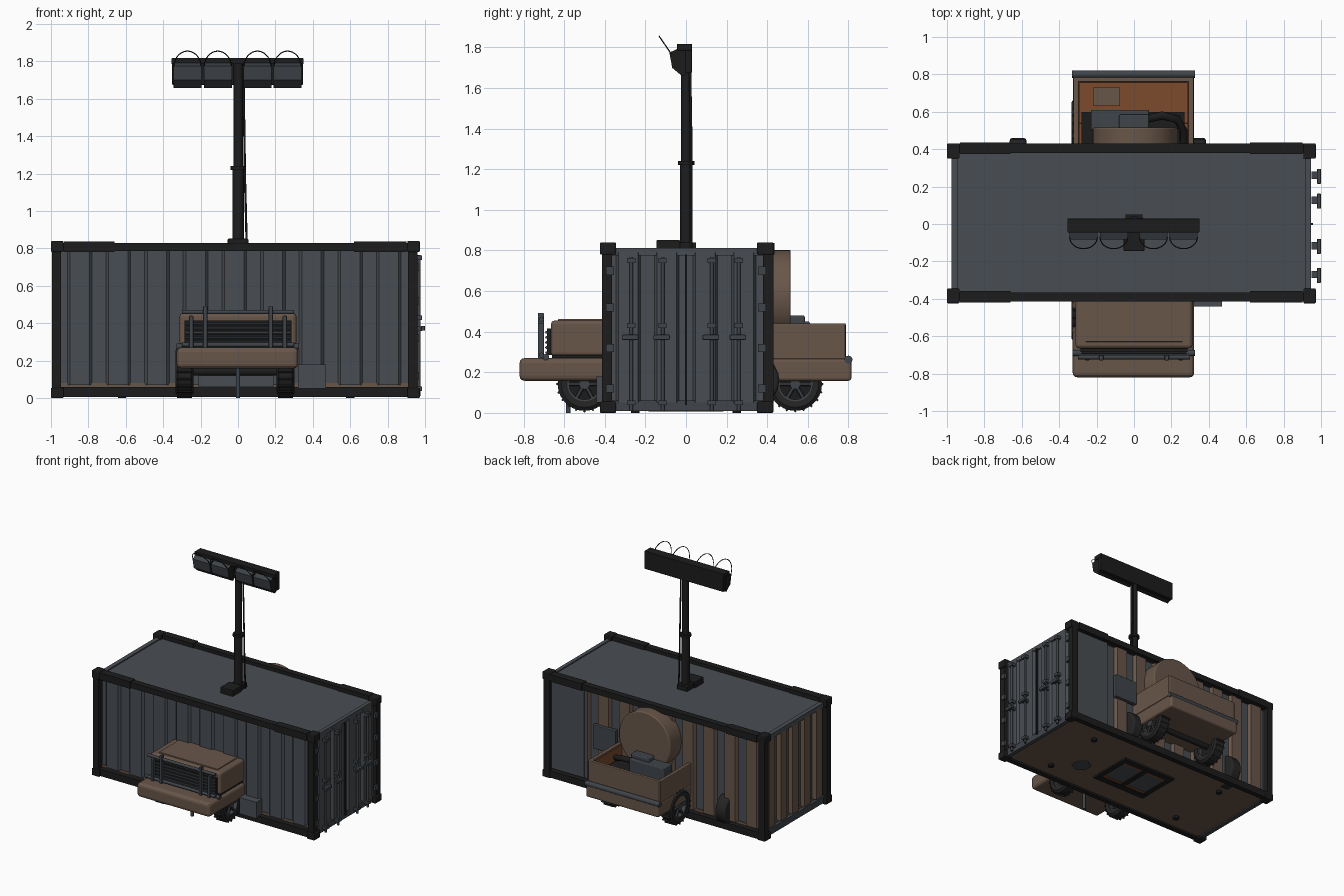
import bpy, bmesh, math
from mathutils import Vector, Matrix

if "Cube" in bpy.data.objects:
    bpy.data.objects.remove(bpy.data.objects["Cube"])

def colour(name, r, g, b):
    m = bpy.data.materials.new(name)
    m.diffuse_color = (r, g, b, 1)
    m.use_nodes = True
    m.node_tree.nodes["Principled BSDF"].inputs["Base Color"].default_value = m.diffuse_color
    return m

GREY = colour("blue grey panel", 0.066, 0.075, 0.086)
BLACK = colour("black frame", 0.012, 0.012, 0.012)
BROWN = colour("brown paint", 0.14, 0.093, 0.067)
STEEL = colour("dark steel", 0.05, 0.058, 0.067)
RUST = colour("rust orange", 0.20, 0.07, 0.025)
RUBBER = colour("rubber", 0.018, 0.018, 0.019)

def finish(name, bm, mats, smooth=False, bevel=0):
    me = bpy.data.meshes.new(name)
    bm.to_mesh(me)
    bm.free()
    for m in mats:
        me.materials.append(m)
    if smooth:
        for p in me.polygons:
            p.use_smooth = True
        me.set_sharp_from_angle(angle=0.6)
    ob = bpy.data.objects.new(name, me)
    bpy.context.collection.objects.link(ob)
    if bevel:
        b = ob.modifiers.new("bevel", 'BEVEL')
        b.width, b.segments = bevel, 3
    return ob

def box(name, x, y, z, mat, bevel=0):
    bm = bmesh.new()
    mid = [(a + b) / 2 for a, b in (x, y, z)]
    size = [abs(b - a) for a, b in (x, y, z)]
    bmesh.ops.create_cube(bm, size=1, matrix=Matrix.Translation(mid) @ Matrix.Diagonal(size + [1]))
    return finish(name, bm, [mat], False, bevel)

def rod(name, a, b, r, mat, n=12, bevel=0):
    a, b = Vector(a), Vector(b)
    bm = bmesh.new()
    m = Matrix.Translation((a + b) / 2) @ (b - a).to_track_quat('Z', 'Y').to_matrix().to_4x4()
    bmesh.ops.create_cone(bm, cap_ends=True, segments=n, radius1=r, radius2=r, depth=(b - a).length, matrix=m)
    return finish(name, bm, [mat], True, bevel)

def prism(name, pts, x0, x1, mats, rule=None):
    # (y, z) outline extruded along x
    bm = bmesh.new()
    f = bm.faces.new([bm.verts.new((x0, y, z)) for y, z in pts])
    out = bmesh.ops.extrude_face_region(bm, geom=[f])
    bmesh.ops.translate(bm, vec=(x1 - x0, 0, 0), verts=[v for v in out['geom'] if isinstance(v, bmesh.types.BMVert)])
    bmesh.ops.recalc_face_normals(bm, faces=bm.faces)
    if rule:
        for f in bm.faces:
            f.material_index = rule(f)
    return finish(name, bm, mats)

def tube(name, pts, r, mat):
    cu = bpy.data.curves.new(name, 'CURVE')
    cu.dimensions, cu.bevel_depth, cu.bevel_resolution = '3D', r, 2
    sp = cu.splines.new('POLY')
    sp.points.add(len(pts) - 1)
    for p, q in zip(sp.points, pts):
        p.co = (*q, 1)
    cu.materials.append(mat)
    ob = bpy.data.objects.new(name, cu)
    bpy.context.collection.objects.link(ob)

def lathe_x(name, prof, c, mat, n=28):
    # (x offset, radius) profile spun round the x axis
    bm = bmesh.new()
    rings = [[bm.verts.new((c[0] + dx, c[1] + r * math.cos(2 * math.pi * i / n), c[2] + r * math.sin(2 * math.pi * i / n)))
              for i in range(n)] for dx, r in prof]
    for a, b in zip(rings, rings[1:] + rings[:1]):
        for i in range(n):
            bm.faces.new((a[i], a[(i + 1) % n], b[(i + 1) % n], b[i]))
    bmesh.ops.recalc_face_normals(bm, faces=bm.faces)
    return finish(name, bm, [mat], True)

def corrugated(name, u0, u1, count, place, z, depth, painted=None):
    # trapezoid sheet; place(u, offset) gives x, y; ridges passing "painted" are brown
    bm = bmesh.new()
    p = (u1 - u0) / count
    prof = [(u0, 0)]
    for i in range(count):
        prof += [(u0 + (i + t) * p, o) for t, o in ((.18, 0), (.25, depth), (.75, depth), (.82, 0))]
    prof.append((u1, 0))
    cols = [[bm.verts.new((*place(u, o), h)) for h in z] for u, o in prof]
    for (a, b), (q, r) in zip(zip(cols, cols[1:]), zip(prof, prof[1:])):
        f = bm.faces.new((a[0], b[0], b[1], a[1]))
        f.material_index = int(bool(painted) and q[1] + r[1] > 0 and painted((q[0] + r[0]) / 2))
    return finish(name, bm, [GREY, BROWN])

# Container walls, roof and floor
Z = (0.07, 0.79)
corrugated("front_wall", -0.95, 0.91, 9, lambda u, o: (u, -0.365 - o), Z, 0.015)
corrugated("back_wall", 0.92, -0.95, 10, lambda u, o: (u, 0.375 + o), Z, 0.025, lambda u: u < 0.62)
corrugated("left_wall", 0.38, -0.37, 5, lambda u, o: (-0.945 - o, u), Z, 0.03, lambda u: True)
corrugated("door_panels", -0.38, 0.38, 4, lambda u, o: (0.93 + o, u), (0.05, 0.79), 0.02)
box("plain_back_panel", (0.62, 0.91), (0.375, 0.402), Z, GREY)
box("roof", (-0.96, 0.93), (-0.37, 0.385), (0.785, 0.803), GREY)
box("floor", (-0.95, 0.93), (-0.37, 0.385), (0.02, 0.08), BROWN)

# Black frame: rails, posts, corner castings
for y0, y1 in ((-0.415, -0.365), (0.38, 0.43)):
    box("top_rail", (-0.97, 0.94), (y0, y1), (0.785, 0.83), BLACK)
    box("bottom_rail", (-0.97, 0.94), (y0 + .005, y1 - .005), (0.005, 0.06), BLACK)
    for x0, x1 in ((-0.93, -0.66), (0.62, 0.90)):
        box("rail_sleeve", (x0, x1), (y0 - .006, y1 + .006), (0.78, 0.836), BLACK)
    for x0, x1 in ((-0.995, -0.945), (0.91, 0.96)):
        box("corner_post", (x0, x1), (y0, y1), (0.02, 0.82), BLACK)
        for z0, z1 in ((0, 0.055), (0.78, 0.84)):
            box("corner_casting", (x0 - .005, x1 + .012), (y0 - .009 if y0 < 0 else y0 - .03, y1 + .02 if y0 < 0 else y1),
                (z0, z1), BLACK, 0.006)
for x0, x1 in ((-0.975, -0.94), (0.915, 0.945)):
    box("end_top_rail", (x0, x1), (-0.37, 0.39), (0.775, 0.812), GREY)
    box("end_bottom_rail", (x0, x1), (-0.37, 0.39), (0.01, 0.06), STEEL)

# Door locking bars with handles and hinges
for y in (-0.27, -0.115, 0.127, 0.26):
    rod("lock_bar", (0.968, y, 0.01), (0.968, y, 0.765), 0.009, STEEL)
    for z in (0.05, 0.37, 0.43, 0.75):
        box("lock_bracket", (0.95, 0.984), (y - .02, y + .02), (z - .012, z + .012), STEEL)
    box("lock_handle", (0.978, 1.0), (y - .045, y + .035), (0.36, 0.385), STEEL, 0.004)
box("door_seam", (0.945, 0.957), (-0.006, 0.006), (0.04, 0.78), BLACK)
for y in (-0.375, 0.375):
    for z in (0.12, 0.32, 0.52, 0.7):
        box("door_hinge", (0.95, 0.968), (y - .02, y + .02), (z - .02, z + .02), STEEL)

# Underside: hatch frame, hexagonal cover and feet
for y in (-0.16, 0.16):
    box("floor_hatch_frame", (-0.24, 0.24), (y - .025, y + .025), (0.006, 0.022), BLACK)
for x in (-0.22, 0, 0.22):
    box("floor_hatch_bar", (x - .02, x + .02), (-0.16, 0.16), (0.008, 0.022), BLACK)
box("floor_hatch_plate", (-0.22, 0.22), (-0.14, 0.14), (0.014, 0.022), GREY)
for y in (-0.12, 0.12):
    box("floor_hatch_rust", (-0.2, 0.2), (y - .012, y + .012), (0.011, 0.015), RUST)
rod("hex_cover", (0.42, -0.11, 0.014), (0.42, -0.11, 0.025), 0.075, STEEL, 6)
for x in (-0.62, 0.6):
    for y in (-0.25, 0.25):
        rod("floor_foot", (x, y, 0), (x, y, 0.03), 0.022, BLACK, 8)

# Wall fittings: step box, control panel, half-sunk spare tyres
box("step_box", (0.32, 0.47), (-0.44, -0.37), (0.05, 0.18), GREY)
box("control_panel", (0.33, 0.53), (0.39, 0.425), (0.34, 0.53), STEEL, 0.005)
for x, z in ((-0.62, 0.14), (0.34, 0.16)):
    rod("spare_tyre", (x - .045, 0.335, z), (x + .045, 0.335, z), 0.125, RUBBER, 20, 0.015)

# Truck nose
box("front_bumper", (-0.328, 0.322), (-0.82, -0.36), (0.158, 0.27), BROWN, 0.025)
box("hood", (-0.312, 0.312), (-0.665, -0.36), (0.28, 0.455), BROWN, 0.018)
box("hood_crease", (-0.26, 0.26), (-0.63, -0.36), (0.45, 0.462), BROWN, 0.004)
box("nose_gap", (-0.30, 0.30), (-0.66, -0.36), (0.26, 0.285), BLACK)
box("grille_back", (-0.285, 0.285), (-0.685, -0.66), (0.285, 0.415), BLACK)
for i in range(5):
    z = 0.297 + i * 0.025
    rod("grille_bar", (-0.28, -0.687, z), (0.28, -0.687, z), 0.007, STEEL, 8)
for x in (-0.25, -0.175, 0.175, 0.25):
    top = 0.492 if abs(x) < 0.2 else 0.44
    box("bull_bar_upright", (x - .011, x + .011), (-0.73, -0.70), (0.22, top), STEEL, 0.004)
for z in (0.285, 0.46):
    rod("bull_bar_rail", (-0.30, -0.712, z), (0.30, -0.712, z), 0.012, STEEL)
rod("bull_bar_top", (-0.33, -0.69, 0.275), (0.325, -0.69, 0.275), 0.016, STEEL)
rod("jack_post", (0, -0.58, 0), (0, -0.58, 0.17), 0.012, STEEL)
box("front_skirt", (-0.21, 0.19), (-0.48, -0.37), (0.06, 0.17), GREY)

# Truck bed
box("rear_slab", (-0.325, 0.32), (0.36, 0.815), (0.158, 0.268), BROWN, 0.015)
rod("rear_bar", (-0.332, 0.80, 0.262), (0.325, 0.80, 0.262), 0.02, STEEL, 16)
for x in (-0.31, 0.305):
    box("bed_side", (x - .014, x + .014), (0.38, 0.785), (0.265, 0.44), BROWN, 0.005)
    s = -1 if x > 0 else 1
    box("bed_side_liner", (x + s * .013, x + s * .018), (0.40, 0.765), (0.27, 0.425), RUST)
box("tailgate", (-0.31, 0.305), (0.76, 0.787), (0.265, 0.44), BROWN, 0.005)
box("tailgate_liner", (-0.30, 0.295), (0.755, 0.761), (0.27, 0.425), RUST)
box("bed_floor", (-0.30, 0.295), (0.38, 0.765), (0.265, 0.282), RUST)
for y in (0.62, 0.69):
    box("bed_rib", (-0.29, 0.285), (y - .008, y + .008), (0.28, 0.29), RUST)

# Load: drum, generator, hose and crate
rod("drum", (0.006, 0.36, 0.575), (0.006, 0.515, 0.575), 0.228, BROWN, 40, 0.008)
box("generator", (-0.23, 0.08), (0.50, 0.61), (0.28, 0.45), STEEL, 0.008)
box("generator_head", (-0.08, 0.08), (0.51, 0.585), (0.44, 0.48), STEEL, 0.008)
box("generator_base", (-0.28, 0.27), (0.42, 0.60), (0.28, 0.34), BLACK)
tube("hose", [(0.06, 0.56, 0.41), (0.15, 0.58, 0.42), (0.23, 0.56, 0.40), (0.265, 0.50, 0.36), (0.265, 0.42, 0.33)], 0.022, BLACK)
box("crate", (-0.22, -0.075), (0.63, 0.73), (0.28, 0.36), BROWN)

# Wheels: treaded tyre, rim, hub and spokes
for cx, s in ((-0.285, -1), (0.255, 1)):
    for cy in (-0.50, 0.538):
        c = (cx, cy, 0.142)
        lathe_x("tyre", [(-.045, .085), (-.048, .115), (-.035, .132), (.035, .132), (.048, .115), (.045, .085)], c, RUBBER)
        lathe_x("rim", [(-.04, .076), (-.04, .09), (.04, .09), (.04, .076)], c, STEEL)
        rod("wheel_disc", (cx - .01, cy, .142), (cx + .01, cy, .142), 0.08, BLACK, 24)
        rod("hub", (cx, cy, .142), (cx + s * .042, cy, .142), 0.026, STEEL)
        for i in range(6):
            a = i * math.pi / 3
            rod("spoke", (cx + s * .03, cy, .142), (cx + s * .03, cy + .08 * math.cos(a), .142 + .08 * math.sin(a)), 0.01, STEEL, 6)
        for i in range(20):
            a = i * math.pi / 10
            d = Vector((0, math.cos(a), math.sin(a)))
            p = Vector(c) + d * 0.134
            rod("tread_block", p - Vector((.04, 0, 0)), p + Vector((.04, 0, 0)), 0.007, RUBBER, 4)
for cy in (-0.50, 0.538):
    rod("axle", (-0.26, cy, 0.142), (0.23, cy, 0.142), 0.022, BLACK)

# Mast with base and cable
box("mast_base", (-0.055, 0.055), (-0.145, -0.03), (0.80, 0.852), BLACK, 0.005)
box("mast_foot", (-0.045, 0.045), (-0.045, 0.05), (0.80, 0.84), BLACK)
rod("mast_lower", (0.002, 0.002, 0.80), (0.002, 0.002, 1.23), 0.031, BLACK, 20)
rod("mast_upper", (0.002, 0.002, 1.22), (0.002, 0.002, 1.80), 0.026, BLACK, 20)
rod("mast_collar", (0.002, 0.002, 1.22), (0.002, 0.002, 1.24), 0.041, BLACK, 20)
tube("mast_cable", [(0.03, 0.02, 1.70), (0.034, 0.025, 1.4), (0.038, 0.025, 1.15), (0.047, 0.025, 0.80)], 0.006, BLACK)

# Light bar: four tilted lamps with wire hoops
box("light_bar", (-0.352, 0.348), (-0.002, 0.03), (1.675, 1.815), BLACK, 0.004)
box("light_top_bar", (-0.355, 0.35), (-0.045, 0.03), (1.785, 1.818), BLACK, 0.004)
for x in (-0.27, -0.108, 0.104, 0.265):
    prism("lamp", [(-.082, 1.775), (0, 1.812), (0.005, 1.672), (-.018, 1.658), (-.068, 1.70)], x - .075, x + .075,
          [BLACK, STEEL], lambda f: int(f.normal.y < -0.4 and abs(f.normal.x) < 0.5))
    hoop = [(x + .074 * math.cos(t), -.07 - .062 * math.sin(t), 1.765 + .09 * math.sin(t))
            for t in (math.pi * i / 16 for i in range(17))]
    tube("lamp_hoop", hoop, 0.003, BLACK)
